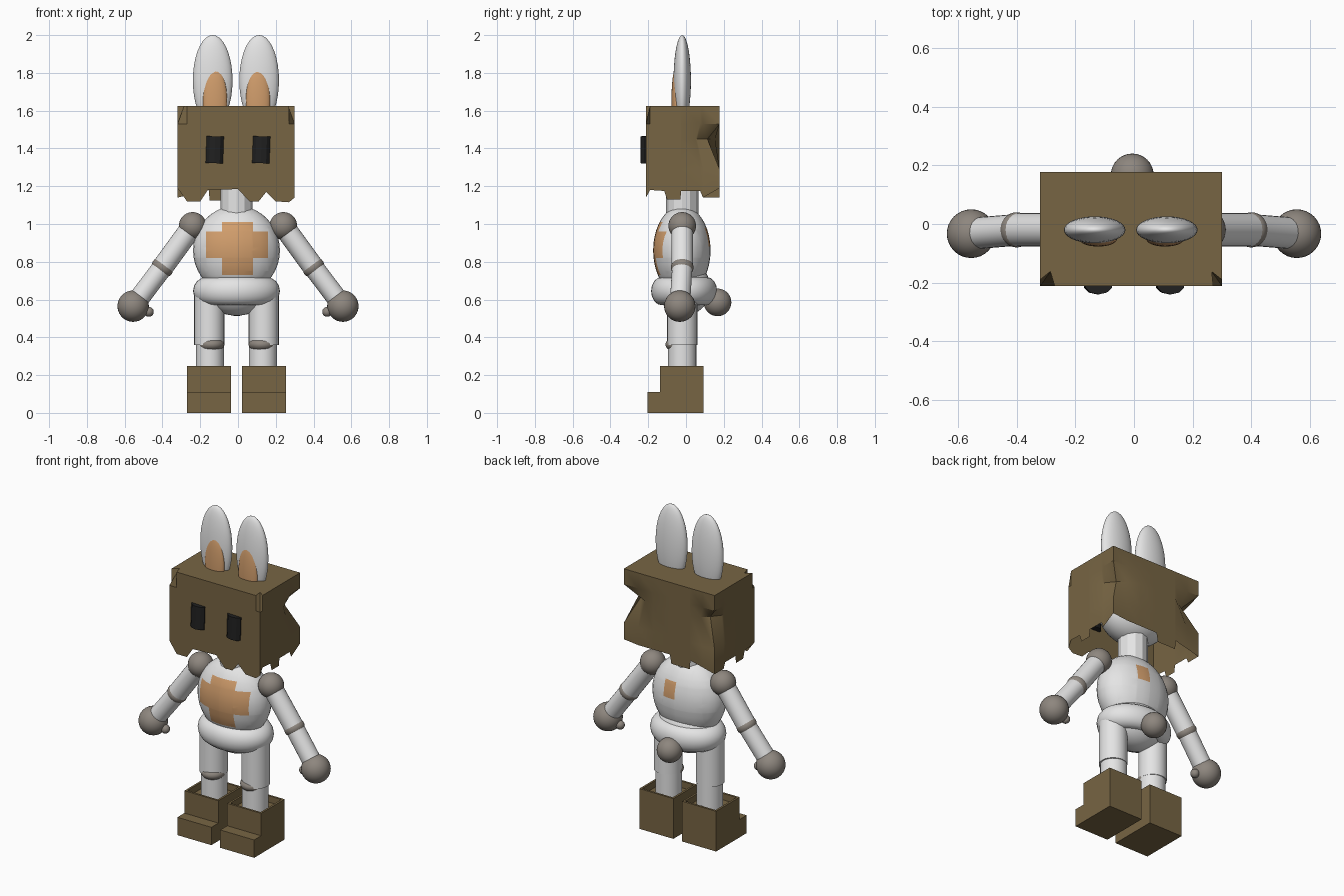
import bpy, bmesh, math
from mathutils import Vector

if "Cube" in bpy.data.objects:
    bpy.data.objects.remove(bpy.data.objects["Cube"])

CX, CY = -0.008, -0.02          # body axis


def material(name, rgb):
    m = bpy.data.materials.new(name)
    m.diffuse_color = (*rgb, 1)
    m.use_nodes = True
    m.node_tree.nodes["Principled BSDF"].inputs["Base Color"].default_value = m.diffuse_color
    return m


WHITE = material("white", (0.78, 0.78, 0.78))
BROWN = material("brown", (0.185, 0.13, 0.057))
TAN = material("tan", (0.64, 0.34, 0.15))
GREY = material("warm grey", (0.27, 0.24, 0.21))
BLACK = material("black", (0.015, 0.015, 0.015))


def finish(o, name, mat, smooth=35):
    o.name = name
    if mat:
        o.data.materials.append(mat)
    if smooth:
        bpy.ops.object.select_all(action='DESELECT')
        o.select_set(True)
        bpy.context.view_layer.objects.active = o
        bpy.ops.object.shade_smooth_by_angle(angle=math.radians(smooth))
    return o


def mesh_object(bm, name, mat, smooth=35):
    bmesh.ops.recalc_face_normals(bm, faces=bm.faces)
    me = bpy.data.meshes.new(name)
    bm.to_mesh(me)
    bm.free()
    o = bpy.data.objects.new(name, me)
    bpy.context.collection.objects.link(o)
    return finish(o, name, mat, smooth)


def ball(name, loc, r, mat, axis=None):
    bpy.ops.mesh.primitive_uv_sphere_add(segments=32, ring_count=18, radius=1, location=loc)
    o = bpy.context.object
    o.scale = r if isinstance(r, tuple) else (r, r, r)
    if axis:
        o.rotation_euler = axis.to_track_quat('Z', 'Y').to_euler()
    return finish(o, name, mat)


def tube(name, a, b, r, mat, sides=24):
    a, b = Vector(a), Vector(b)
    bpy.ops.mesh.primitive_cylinder_add(vertices=sides, radius=r, depth=(b - a).length,
                                        location=(a + b) / 2)
    o = bpy.context.object
    o.rotation_euler = (b - a).to_track_quat('Z', 'Y').to_euler()
    return finish(o, name, mat, 50 if sides > 12 else 0)


# torso with stepped chest patch and a small back patch
bm = bmesh.new()
bmesh.ops.create_uvsphere(bm, u_segments=32, v_segments=20, radius=1)
for v in bm.verts:
    v.co = Vector((CX + v.co.x * 0.23, -0.022 + v.co.y * 0.152, 0.86 + v.co.z * 0.237))
cuts = [('x', c) for c in (-0.17, -0.085, -0.01, 0.07, 0.08, 0.16)]
cuts += [('z', c) for c in (0.73, 0.82, 0.88, 0.96, 0.98, 1.01)]
for ax, c in cuts:
    co, no = ((c, 0, 0), (1, 0, 0)) if ax == 'x' else ((0, 0, c), (0, 0, 1))
    bmesh.ops.bisect_plane(bm, geom=bm.verts[:] + bm.edges[:] + bm.faces[:], dist=1e-5,
                           plane_co=co, plane_no=no)
for f in bm.faces:
    c = f.calc_center_median()
    bar = -0.17 < c.x < 0.16 and 0.82 < c.z < 0.96
    post = -0.085 < c.x < 0.08 and 0.73 < c.z < 1.01
    back = -0.01 < c.x < 0.07 and 0.88 < c.z < 0.98
    f.material_index = int((c.y < CY and (bar or post)) or (c.y > CY and back))
torso = mesh_object(bm, "torso", WHITE)
torso.data.materials.append(TAN)

# hips, waist ring, tail
bpy.ops.mesh.primitive_torus_add(major_segments=40, minor_segments=16, major_radius=0.155,
                                 minor_radius=0.075, location=(CX, -0.01, 0.645))
bpy.context.object.scale = (1, 0.76, 1)
finish(bpy.context.object, "waist_ring", WHITE)
ball("hips", (CX, -0.01, 0.66), (0.19, 0.14, 0.145), WHITE)
ball("tail", (-0.006, 0.167, 0.585), 0.073, GREY)

# neck and hidden head
tube("neck", (CX, CY, 1.05), (CX, CY, 1.32), 0.085, WHITE, 12)
ball("head", (CX, CY, 1.38), (0.22, 0.16, 0.185), WHITE)

for side, s in (("left", -1), ("right", 1)):
    # ear
    ball(side + "_ear", (CX - 0.003 + s * 0.123, CY, 1.76), (0.105, 0.046, 0.24), WHITE)
    ball(side + "_inner_ear", (CX + s * 0.114, -0.052, 1.655), (0.064, 0.025, 0.175), TAN)
    # eye
    bpy.ops.mesh.primitive_cylinder_add(vertices=10, radius=1, depth=0.142,
                                        location=(s * 0.123, -0.207, 1.393),
                                        rotation=(0, math.radians(2), 0))
    bpy.context.object.scale = (0.048, 0.033, 1)
    finish(bpy.context.object, side + "_eye", BLACK, 0)
    # arm
    sh, el, ha = Vector((s * 0.24, CY, 0.99)), Vector((s * 0.4, CY, 0.77)), Vector((s * 0.555, -0.033, 0.565))
    ball(side + "_shoulder", sh, 0.073, GREY)
    tube(side + "_upper_arm", sh, el, 0.057, WHITE)
    tube(side + "_forearm", el, ha, 0.054, WHITE)
    ball(side + "_elbow", el, (0.06, 0.06, 0.045), GREY, ha - sh)
    ball(side + "_hand", ha, 0.083, GREY)
    ball(side + "_thumb", (s * 0.472, -0.033, 0.535), 0.026, GREY)
    # leg
    lx = CX + s * 0.144
    tube(side + "_thigh", (lx, CY, 0.62), (lx, CY, 0.36), 0.08, WHITE)
    tube(side + "_shin", (lx + s * -0.004, CY, 0.37), (lx + s * -0.004, CY, 0.18), 0.075, WHITE)
    ball(side + "_knee", (CX + s * 0.134, -0.035, 0.362), (0.07, 0.074, 0.042), GREY)
    # boot: stepped side profile extruded across, with a recessed opening
    x0, x1 = CX + s * 0.146 - 0.116, CX + s * 0.146 + 0.116
    prof = [(-0.205, 0), (0.092, 0), (0.092, 0.248), (-0.137, 0.248), (-0.137, 0.11), (-0.205, 0.11)]
    bm = bmesh.new()
    f = bm.faces.new([bm.verts.new((x0, y, z)) for y, z in prof])
    ext = bmesh.ops.extrude_face_region(bm, geom=[f])
    for v in ext["geom"]:
        if isinstance(v, bmesh.types.BMVert):
            v.co.x = x1
    bmesh.ops.recalc_face_normals(bm, faces=bm.faces)
    top = [f for f in bm.faces if f.normal.z > 0.9 and f.calc_center_median().z > 0.2]
    bmesh.ops.inset_region(bm, faces=top, thickness=0.018)
    ext = bmesh.ops.extrude_face_region(bm, geom=top)
    bmesh.ops.delete(bm, geom=top, context='FACES')
    for v in ext["geom"]:
        if isinstance(v, bmesh.types.BMVert):
            v.co.z -= 0.04
    mesh_object(bm, side + "_boot", BROWN, 0)

# bag over the head: columns of (x, y, hem height) around the box
L, R, F, B = -0.32, 0.3, -0.212, 0.178
front = [(L, 1.19), (-0.27, 1.12), (-0.2, 1.12), (-0.16, 1.18), (0, 1.185), (0.06, 1.12),
         (0.11, 1.12), (0.15, 1.17), (0.2, 1.12), (0.27, 1.115)]
sides = [(-0.19, 1.18), (-0.115, 1.175), (-0.1, 1.13), (-0.03, 1.13), (-0.025, 1.175),
         (0.075, 1.175), (0.09, 1.14)]
rear = [(0.2, 1.18), (0.1, 1.18), (-0.015, 1.18), (-0.025, 1.125), (-0.15, 1.125),
        (-0.155, 1.18), (-0.24, 1.16)]
cols = [(x, F, z) for x, z in front] + [(R, F, 1.14)] + [(R, y, z) for y, z in sides]
cols += [(R, B, 1.19)] + [(x, B, z) for x, z in rear] + [(L, B, 1.14)]
cols += [(L, y, z) for y, z in reversed(sides)]
bm = bmesh.new()
rings = []
for lvl, z in enumerate((1.625, 1.53, 1.45, 1.29, None)):
    ring = []
    for x, y, hem in cols:
        p = Vector((x, y, hem if z is None else z))
        for cx, sx in ((L, 1), (R, -1)):
            # creased rear corners at mid height
            if lvl == 2:
                w = max(0, 1 - math.hypot(x - cx, y - B) / 0.16)
                p += Vector((sx * 0.075, -0.065, 0)) * w
            # clipped front corners at the top
            if lvl == 0 and math.hypot(x - cx, y - F) < 0.02:
                p += Vector((sx * 0.035, 0.05, 0))
        ring.append(bm.verts.new(p))
    rings.append(ring)
n = len(cols)
for a, b in zip(rings, rings[1:]):
    for i in range(n):
        j = (i + 1) % n
        bm.faces.new((a[i], b[i], b[j], a[j]))
bm.faces.new(rings[0])
mesh_object(bm, "paper_bag", BROWN, 30)
